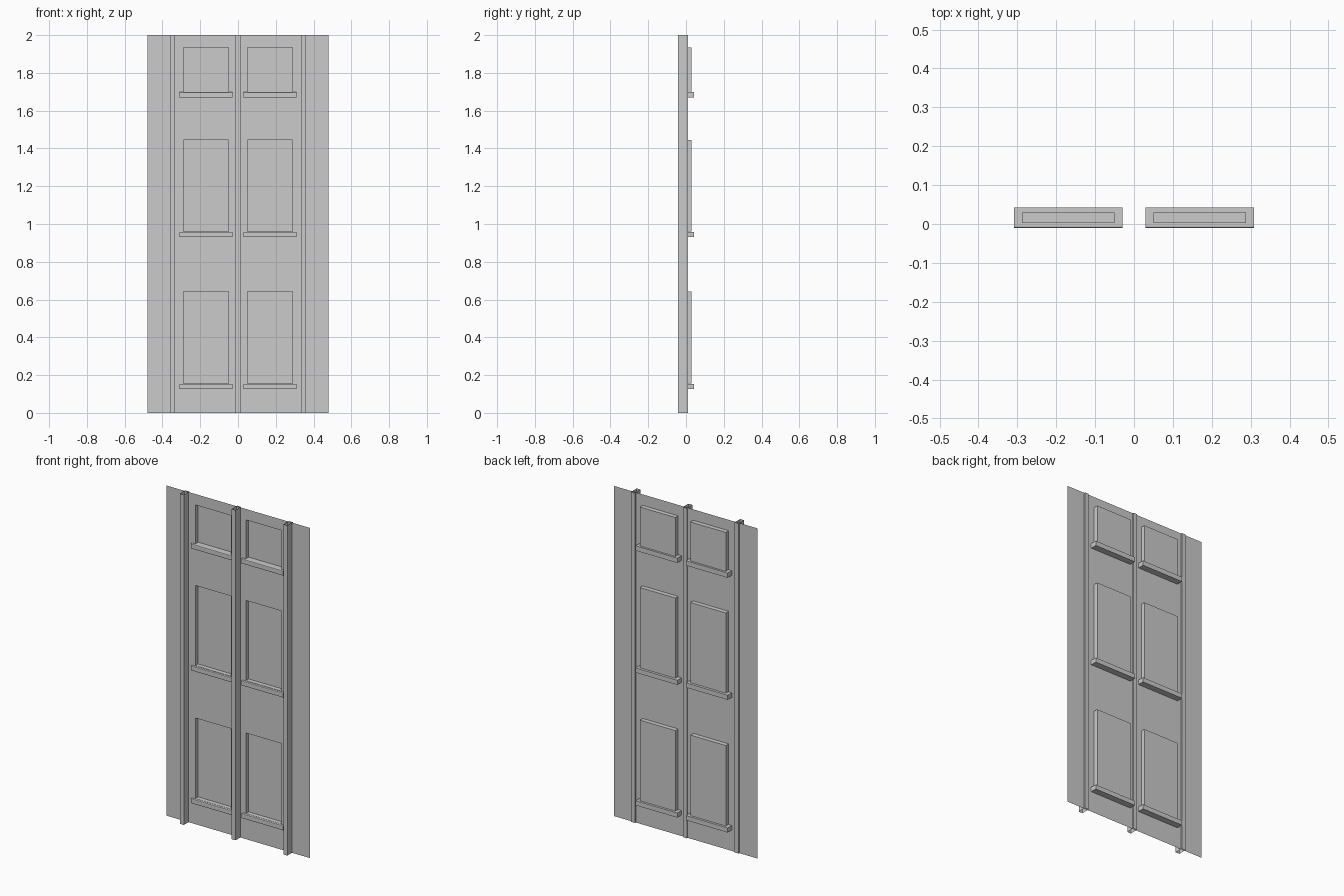
import bpy, bmesh

if "Cube" in bpy.data.objects:
    bpy.data.objects.remove(bpy.data.objects["Cube"])

SHEET_Y = 0.003        # plane of the thin door skin
H = 2.0
PANEL_X = [(-0.288, -0.05), (0.05, 0.288)]
PANEL_Z = [(0.155, 0.643), (0.96, 1.446), (1.697, 1.934)]
LEDGE_Z = [(0.126, 0.154), (0.930, 0.958), (1.669, 1.698)]


def finish(name, bm):
    me = bpy.data.meshes.new(name)
    bm.to_mesh(me)
    bm.free()
    ob = bpy.data.objects.new(name, me)
    bpy.context.collection.objects.link(ob)
    return ob


def box(name, x, y, z, open_ends=False):
    bm = bmesh.new()
    bmesh.ops.create_cube(bm, size=1)
    for v in bm.verts:
        v.co = [a + (c + 0.5) * (b - a) for c, (a, b) in zip(v.co, (x, y, z))]
    if open_ends:
        bm.normal_update()
        caps = [f for f in bm.faces if abs(f.normal.z) > 0.5]
        bmesh.ops.delete(bm, geom=caps, context='FACES_ONLY')
    return finish(name, bm)


# Thin skin with six panels pressed towards the back
xs = [-0.48] + [v for p in PANEL_X for v in p] + [0.48]
zs = [0.0] + [v for p in PANEL_Z for v in p] + [H]
bm = bmesh.new()
grid = [[bm.verts.new((x, SHEET_Y, z)) for x in xs] for z in zs]
pressed = []
for j in range(len(zs) - 1):
    for i in range(len(xs) - 1):
        f = bm.faces.new((grid[j][i], grid[j][i + 1],
                          grid[j + 1][i + 1], grid[j + 1][i]))
        if i % 2 and j % 2:
            pressed.append(f)
bm.normal_update()
bmesh.ops.inset_individual(bm, faces=pressed, thickness=0.0, depth=-0.027)
finish("door_skin", bm)

# Upright box rails, open at both ends
for cx in (-0.347, 0.0, 0.347):
    box("upright_rail", (cx - 0.013, cx + 0.013), (-0.042, 0.0105), (0, H), True)

# Ledges under the panels, with a softened front edge
for x0, x1 in PANEL_X:
    for z in LEDGE_Z:
        ledge = box("ledge", (x0 - 0.021, x1 + 0.021), (-0.01, 0.042), z)
        bm = bmesh.new()
        bm.from_mesh(ledge.data)
        front = [e for e in bm.edges
                 if all(v.co.y < 0 for v in e.verts)
                 and abs(e.verts[0].co.x - e.verts[1].co.x) > 0.1]
        bmesh.ops.bevel(bm, geom=front, offset=0.004, segments=2,
                        profile=0.5, affect='EDGES')
        bm.to_mesh(ledge.data)
        bm.free()
